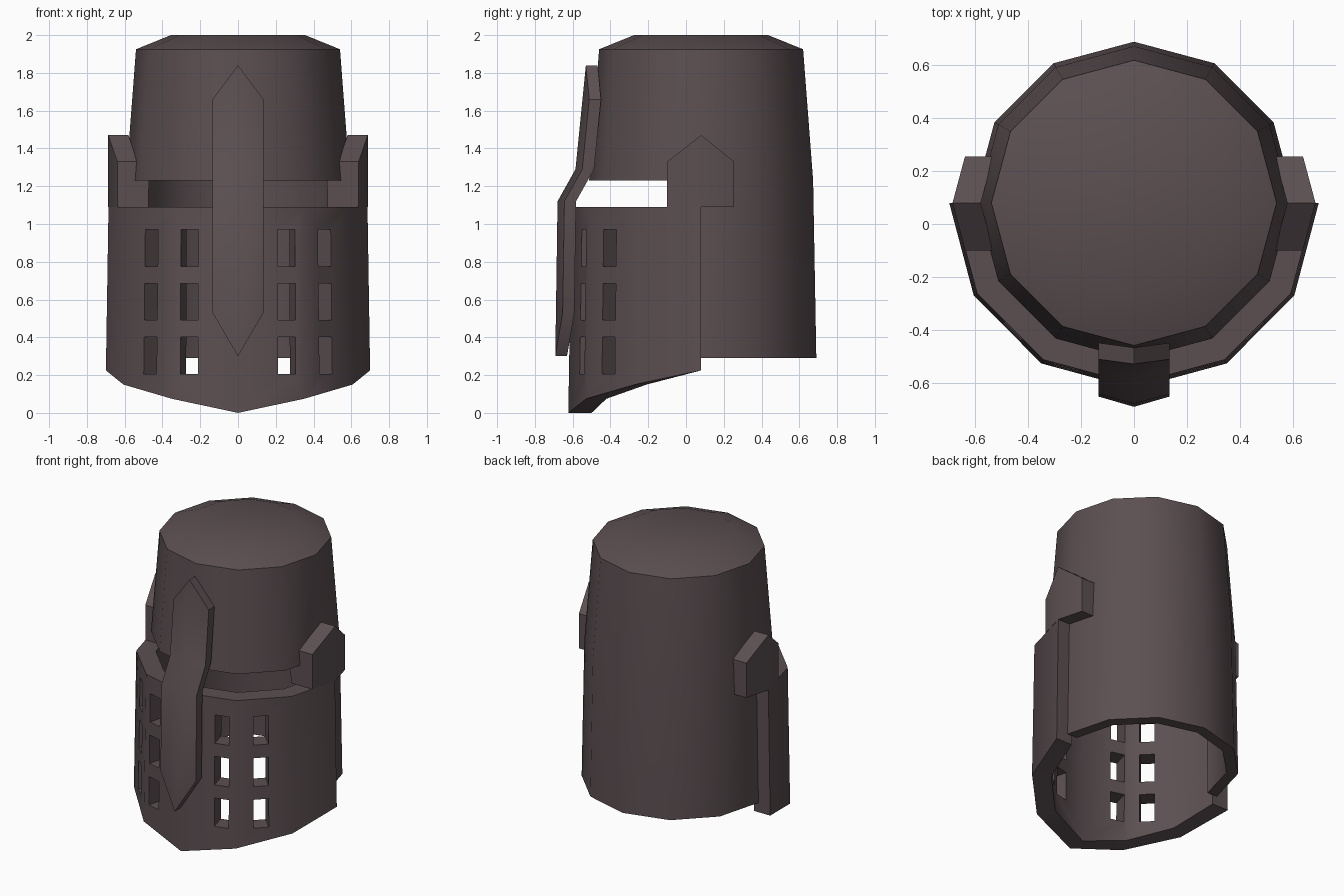
import bpy, bmesh, math
from mathutils import Matrix, Vector

if "Cube" in bpy.data.objects:
    bpy.data.objects.remove(bpy.data.objects["Cube"])

CY = 0.08          # y of the helmet axis
mat = bpy.data.materials.new("dark_brown_iron")
mat.diffuse_color = (0.105, 0.078, 0.083, 1)
mat.use_nodes = True
mat.node_tree.nodes["Principled BSDF"].inputs["Base Color"].default_value = mat.diffuse_color


def make(name, bm):
    bmesh.ops.recalc_face_normals(bm, faces=bm.faces)
    me = bpy.data.meshes.new(name)
    bm.to_mesh(me)
    bm.free()
    ob = bpy.data.objects.new(name, me)
    bpy.context.collection.objects.link(ob)
    me.materials.append(mat)
    return ob


def smooth(ob):
    bpy.ops.object.select_all(action='DESELECT')
    ob.select_set(True)
    bpy.context.view_layer.objects.active = ob
    bpy.ops.object.shade_smooth_by_angle(angle=math.radians(35))


def cut(ob, cutter):
    cutter.hide_render = True
    mod = ob.modifiers.new("cut", 'BOOLEAN')
    mod.operation, mod.solver, mod.object = 'DIFFERENCE', 'EXACT', cutter
    bpy.context.view_layer.objects.active = ob
    bpy.ops.object.modifier_apply(modifier=mod.name)
    bpy.data.objects.remove(cutter)


def box(bm, center, size, rot=0.0):
    m = Matrix.Translation(center) @ Matrix.Rotation(rot, 4, 'Z') @ Matrix.Diagonal((*size, 1))
    bmesh.ops.create_cube(bm, size=1, matrix=m)


def slab(name, outer, inner):
    """Closed solid between two equal point grids (rows of columns)."""
    bm = bmesh.new()
    a = [[bm.verts.new(p) for p in row] for row in outer]
    b = [[bm.verts.new(p) for p in row] for row in inner]
    R, C = len(a), len(a[0])
    for g in (a, b):
        for i in range(R - 1):
            for j in range(C - 1):
                bm.faces.new((g[i][j], g[i][j + 1], g[i + 1][j + 1], g[i + 1][j]))
    for i in (0, R - 1):
        for j in range(C - 1):
            bm.faces.new((a[i][j], a[i][j + 1], b[i][j + 1], b[i][j]))
    for j in (0, C - 1):
        for i in range(R - 1):
            bm.faces.new((a[i][j], a[i + 1][j], b[i + 1][j], b[i][j]))
    return make(name, bm)


def polar(r, deg, z):   # 0 degrees is the front
    t = math.radians(deg)
    return Vector((r * math.sin(t), CY - r * math.cos(t), z))


# Helmet shell: twelve-sided turned profile with inner wall
profile = [(0.355, 2.0), (0.54, 1.925), (0.593, 1.23), (0.61, 0.29),
           (0.535, 0.29), (0.52, 1.23), (0.47, 1.86)]
bm = bmesh.new()
rings = [[bm.verts.new(polar(r, 30 * k, z)) for k in range(12)] for r, z in profile]
for p, q in zip(rings, rings[1:]):
    for k in range(12):
        n = (k + 1) % 12
        bm.faces.new((p[k], p[n], q[n], q[k]))
bm.faces.new(rings[0])
bm.faces.new(rings[-1])
shell = make("helmet_shell", bm)

# Remove the lower front and the eye slit
for y_end, z0, z1 in ((0.079, 0.0, 1.09), (-0.10, 1.05, 1.23)):
    bm = bmesh.new()
    box(bm, (0, y_end - 0.6, (z0 + z1) / 2), (2, 1.2, z1 - z0))
    cut(shell, make("shell_cutter", bm))
smooth(shell)

# Face plate with pointed lower edge
angles = [-90, -60, -30, 0, 30, 60, 90]
low = [0.075 * abs(a) / 30 for a in angles]


def plate_grid(r0):
    return [[polar(r0 - 0.016 * z, a, z) for a, z in zip(angles, zs)]
            for zs in (low, [1.09] * 7)]


plate = slab("face_plate", plate_grid(0.703), plate_grid(0.58))

# Breathing holes: two columns of three on each side
bm = bmesh.new()
for s in (-1, 1):
    for deg, off in ((15, 0.087), (45, -0.018)):
        t = math.radians(deg) * s
        c = polar(0.61, deg * s, 0) + Vector((math.cos(t), math.sin(t), 0)) * off * s
        for z in (0.303, 0.588, 0.873):
            box(bm, c + Vector((0, 0, z)), (0.096, 0.4, 0.195), t)
cut(plate, make("hole_cutter", bm))
smooth(plate)

# Pointed side brackets joining plate and shell
for s, side in ((-1, "left"), (1, "right")):
    def bracket(x):
        cols = [(x - 0.048, -0.10, 1.33), (x, CY, 1.47), (x - 0.047, 0.255, 1.33)]
        return [[(s * cx, y, 1.09) for cx, y, z in cols],
                [(s * cx, y, z) for cx, y, z in cols]]
    smooth(slab(side + "_bracket", bracket(0.687), bracket(0.58)))

# Folded nose bar running down the front
rows = [(-0.692, 0.30, -0.653, 0.53), (-0.68, 1.12, -0.644, 1.12),
        (-0.585, 1.29, -0.549, 1.29), (-0.53, 1.84, -0.512, 1.66)]


def bar(dy):
    return [[(-0.135, ye + dy, ze), (0, yc + dy, zc), (0.135, ye + dy, ze)]
            for yc, zc, ye, ze in rows]


smooth(slab("nose_bar", bar(0), bar(0.062)))
